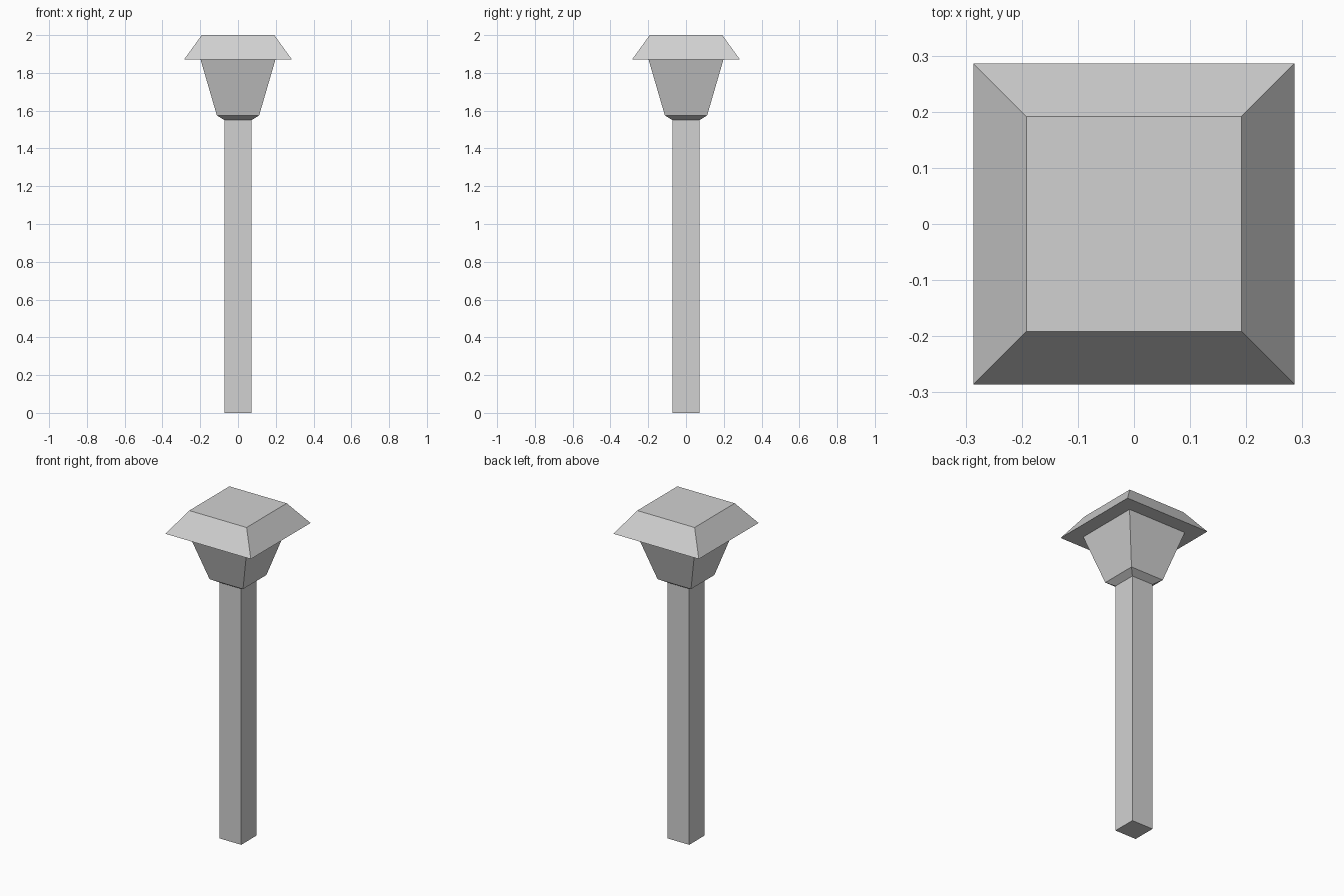
import bpy
import bmesh

cube = bpy.data.objects.get("Cube")
if cube:
    bpy.data.objects.remove(cube, do_unlink=True)

# One flat colour for the whole lamp
grey = bpy.data.materials.new("light_grey")
grey.use_nodes = True
colour = (0.64, 0.64, 0.64, 1.0)
grey.diffuse_color = colour
grey.node_tree.nodes["Principled BSDF"].inputs["Base Color"].default_value = colour


def square_loft(name, profile):
    """Closed square-section solid from (half width, height) pairs."""
    bm = bmesh.new()
    rings = [[bm.verts.new((sx * half, sy * half, z))
              for sx, sy in ((-1, -1), (1, -1), (1, 1), (-1, 1))]
             for half, z in profile]
    for low, high in zip(rings, rings[1:]):
        for i in range(4):
            j = (i + 1) % 4
            bm.faces.new((low[i], low[j], high[j], high[i]))
    bm.faces.new(rings[0][::-1])
    bm.faces.new(rings[-1])
    mesh = bpy.data.meshes.new(name)
    bm.to_mesh(mesh)
    bm.free()
    mesh.materials.append(grey)
    obj = bpy.data.objects.new(name, mesh)
    bpy.context.collection.objects.link(obj)
    return obj


# Square post
square_loft("post", [(0.072, 0.0), (0.072, 1.55)])

# Flared lantern with a short sloped collar beneath
square_loft("lantern", [(0.072, 1.55), (0.112, 1.575), (0.198, 1.87)])

# Overhanging cap with sloped sides and a flat top
square_loft("cap", [(0.286, 1.87), (0.192, 2.0)])
